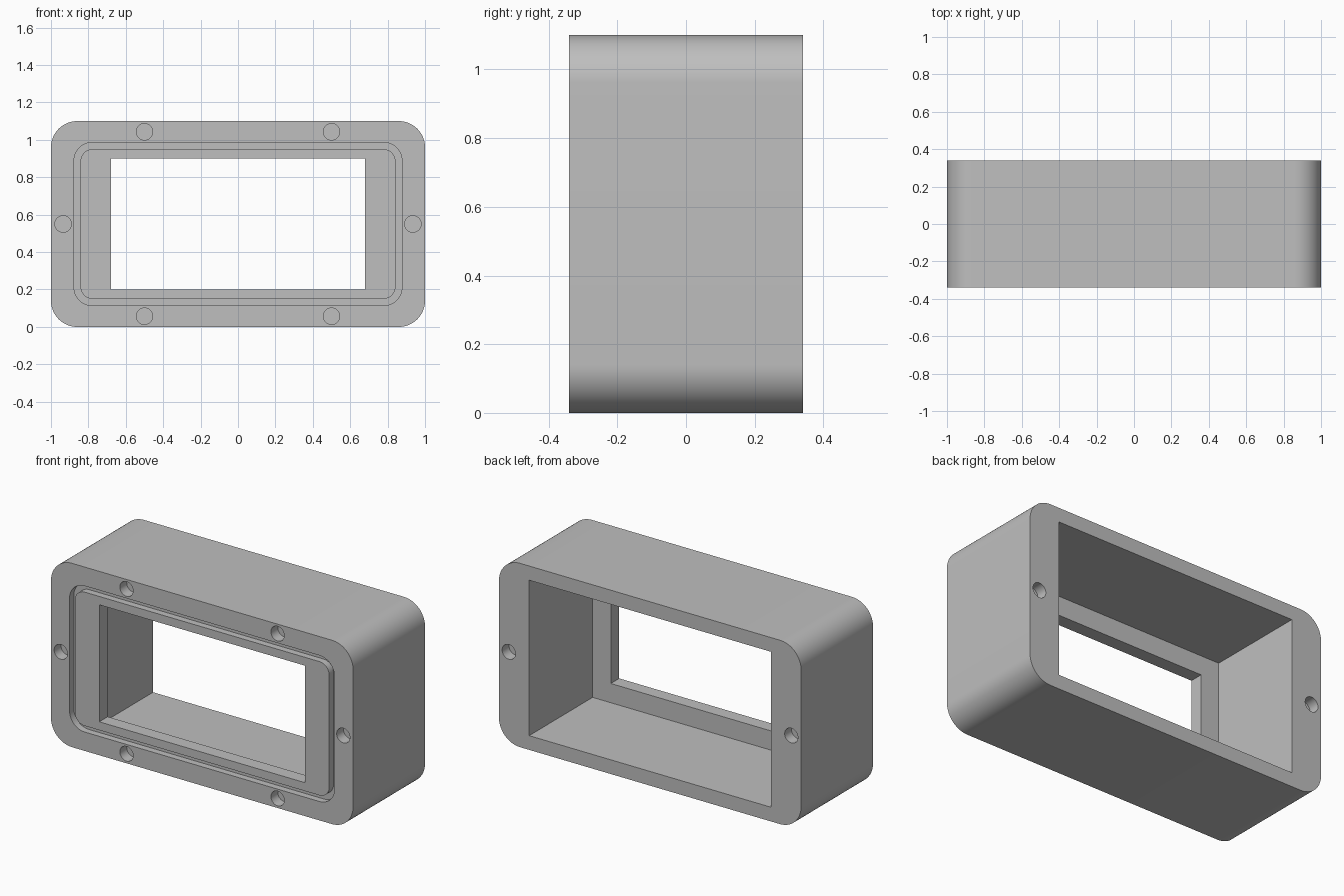
import bpy, bmesh, math

cube = bpy.data.objects.get("Cube")
if cube:
    bpy.data.objects.remove(cube, do_unlink=True)

MID = 0.55      # height of the centre line
FRONT, BACK = -0.34, 0.34
OVER = 0.1      # how far cutters stick out of the body

grey = bpy.data.materials.new("plain_grey")
grey.use_nodes = True
grey.diffuse_color = (0.52, 0.52, 0.52, 1)
grey.node_tree.nodes["Principled BSDF"].inputs["Base Color"].default_value = grey.diffuse_color


def rounded_rect(half_w, half_h, radius=0, steps=12):
    """Outline in the xz plane, centred on the body axis."""
    if radius == 0:
        return [(sx * half_w, MID + sz * half_h)
                for sx, sz in ((1, 1), (-1, 1), (-1, -1), (1, -1))]
    points = []
    for quarter, (sx, sz) in enumerate(((1, 1), (-1, 1), (-1, -1), (1, -1))):
        for i in range(steps + 1):
            a = (quarter + i / steps) * math.pi / 2
            points.append((sx * (half_w - radius) + radius * math.cos(a),
                           MID + sz * (half_h - radius) + radius * math.sin(a)))
    return points


def circle(cx, cz, radius, steps=32):
    return [(cx + radius * math.cos(math.tau * i / steps),
             cz + radius * math.sin(math.tau * i / steps)) for i in range(steps)]


def prism(name, outline, y0, y1, hole=None):
    """Extrude an outline along y; with a hole outline it becomes a ring."""
    bm = bmesh.new()

    def loop(points, y):
        return [bm.verts.new((x, y, z)) for x, z in points]

    def band(a, b):
        n = len(a)
        for i in range(n):
            j = (i + 1) % n
            bm.faces.new((a[i], a[j], b[j], b[i]))

    near, far = loop(outline, y0), loop(outline, y1)
    band(near, far)
    if hole:
        hole_near, hole_far = loop(hole, y0), loop(hole, y1)
        band(hole_near, hole_far)
        band(near, hole_near)
        band(far, hole_far)
    else:
        bm.faces.new(near)
        bm.faces.new(far)
    bmesh.ops.recalc_face_normals(bm, faces=bm.faces)
    mesh = bpy.data.meshes.new(name)
    bm.to_mesh(mesh)
    bm.free()
    mesh.materials.append(grey)
    obj = bpy.data.objects.new(name, mesh)
    bpy.context.collection.objects.link(obj)
    return obj


# Outer block with rounded long edges
housing = prism("housing", rounded_rect(1.0, 0.55, 0.14, 16), FRONT, BACK)

# Deep rear cavity, front window and seal groove
cutters = [
    prism("cavity_cutter", rounded_rect(0.8, 0.465), FRONT + 0.08, BACK + OVER),
    prism("window_cutter", rounded_rect(0.68, 0.35), FRONT - OVER, 0),
    prism("groove_cutter", rounded_rect(0.877, 0.437, 0.1), FRONT - OVER, FRONT + 0.04,
          hole=rounded_rect(0.842, 0.4, 0.065)),
]

# Blind screw holes: six at the front, two at the back
HOLE_R, HOLE_DEPTH = 0.044, 0.065
sides = [(s * 0.935, MID) for s in (-1, 1)]
rims = [(sx * 0.5, MID + sz * 0.493) for sx in (-1, 1) for sz in (-1, 1)]
for x, z in sides + rims:
    cutters.append(prism("front_hole_cutter", circle(x, z, HOLE_R),
                         FRONT - OVER, FRONT + HOLE_DEPTH))
for x, z in sides:
    cutters.append(prism("back_hole_cutter", circle(x, z, HOLE_R),
                         BACK - HOLE_DEPTH, BACK + OVER))

# Apply the cuts, then drop the cutters
bpy.ops.object.select_all(action="DESELECT")
bpy.context.view_layer.objects.active = housing
housing.select_set(True)
for cutter in cutters:
    cut = housing.modifiers.new("cut", "BOOLEAN")
    cut.operation = "DIFFERENCE"
    cut.solver = "EXACT"
    cut.object = cutter
    bpy.ops.object.modifier_apply(modifier=cut.name)
    bpy.data.objects.remove(cutter, do_unlink=True)

bpy.ops.object.shade_smooth_by_angle(angle=math.radians(30))
